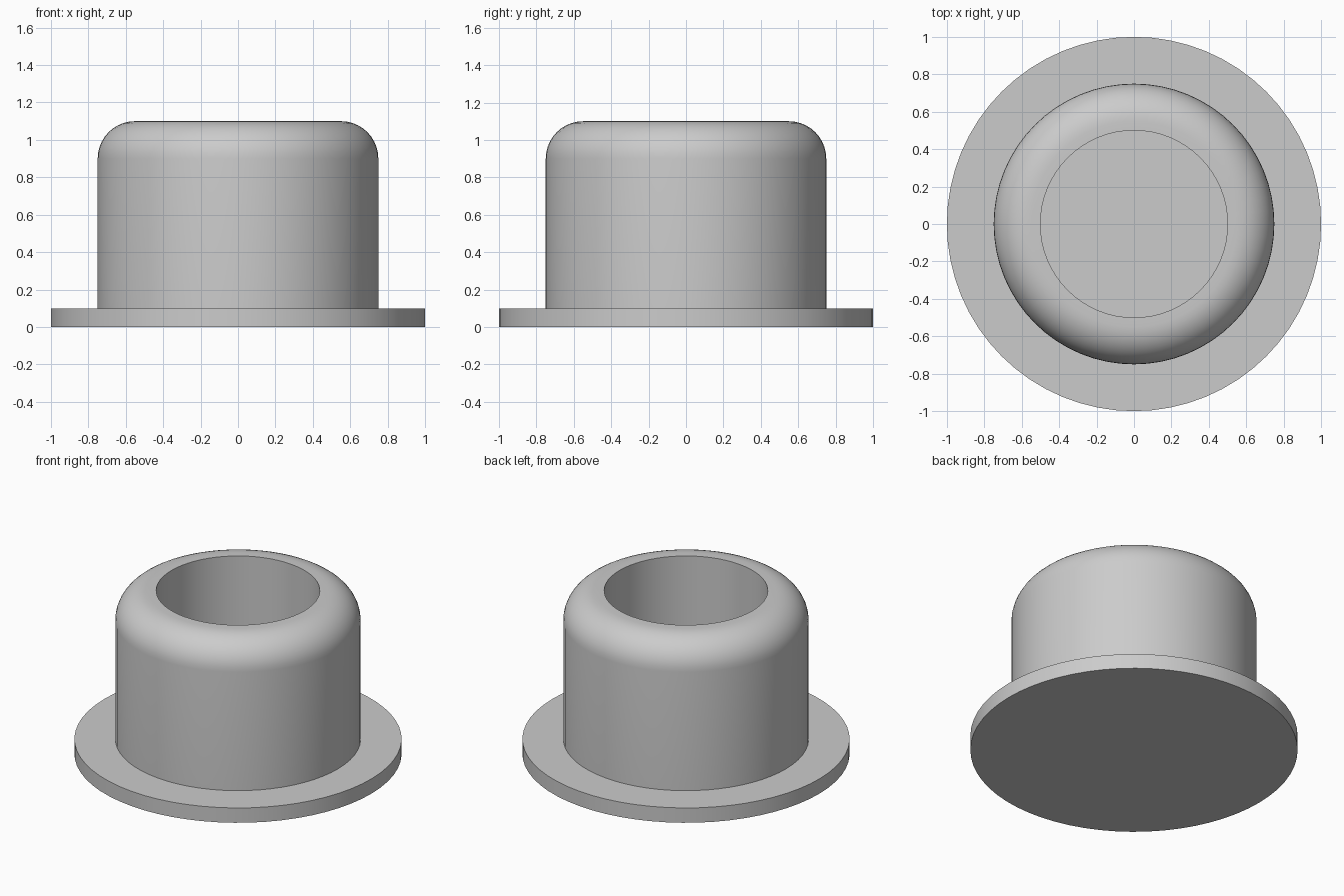
import bpy
import bmesh
from math import cos, sin, pi, radians
from mathutils import Vector

cube = bpy.data.objects.get("Cube")
if cube:
    bpy.data.objects.remove(cube, do_unlink=True)

# Single plain grey
grey = bpy.data.materials.new("plain grey")
grey.use_nodes = True
colour = (0.6, 0.6, 0.6, 1)
grey.diffuse_color = colour
grey.node_tree.nodes["Principled BSDF"].inputs["Base Color"].default_value = colour


def lathe(name, profile, segments):
    """Spin an (r, z) profile around z and shade it smooth with sharp rims."""
    bm = bmesh.new()
    verts = [bm.verts.new(Vector((0, -r, z))) for r, z in profile]
    edges = [bm.edges.new(pair) for pair in zip(verts, verts[1:])]
    bmesh.ops.spin(bm, geom=verts + edges, cent=(0, 0, 0), axis=(0, 0, 1),
                   angle=2 * pi, steps=segments)
    bmesh.ops.remove_doubles(bm, verts=bm.verts, dist=0.0001)
    bmesh.ops.recalc_face_normals(bm, faces=bm.faces)
    mesh = bpy.data.meshes.new(name)
    bm.to_mesh(mesh)
    bm.free()
    mesh.materials.append(grey)
    obj = bpy.data.objects.new(name, mesh)
    bpy.context.collection.objects.link(obj)
    bpy.ops.object.select_all(action='DESELECT')
    obj.select_set(True)
    bpy.context.view_layer.objects.active = obj
    bpy.ops.object.shade_smooth_by_angle(angle=radians(30))
    return obj


flange_top, top = 0.1, 1.1
outer, bore, fillet = 0.75, 0.5, 0.2

# Solid round flange, which also closes the bore
lathe("flange", [(0, 0), (1, 0), (1, flange_top), (0, flange_top)], 64)

# Tubular body with a rounded shoulder and a straight bore
shoulder = [(outer - fillet + fillet * cos(a), top - fillet + fillet * sin(a))
            for a in (pi / 2 * i / 10 for i in range(11))]
lathe("body", [(bore, flange_top), (outer, flange_top)] + shoulder
      + [(bore, top), (bore, flange_top)], 64)
